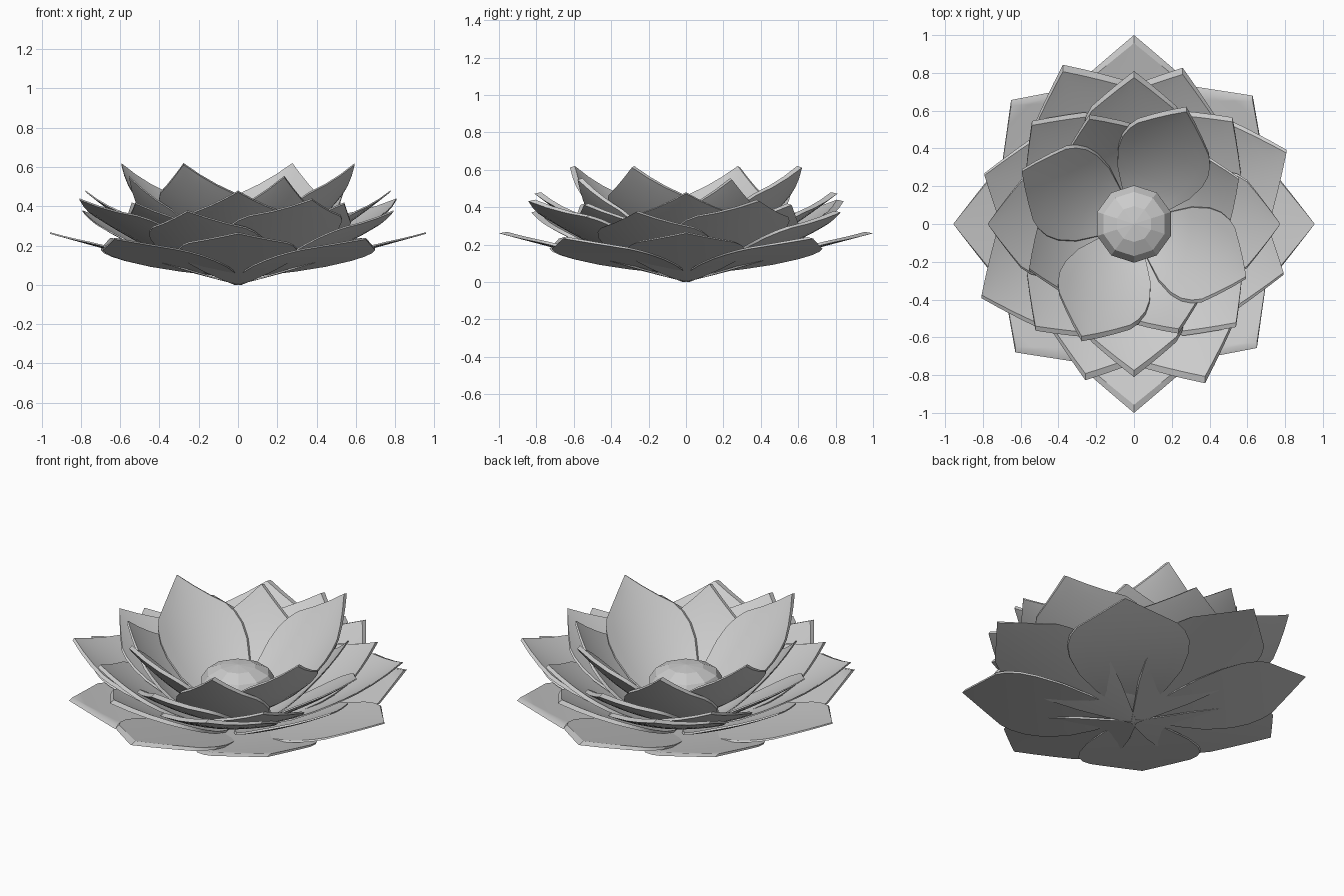
import bpy, bmesh, math
from mathutils import Vector

if "Cube" in bpy.data.objects:
    bpy.data.objects.remove(bpy.data.objects["Cube"])

pale = bpy.data.materials.new("pale_grey")
pale.diffuse_color = (0.6, 0.6, 0.6, 1)
pale.use_nodes = True
pale.node_tree.nodes["Principled BSDF"].inputs["Base Color"].default_value = pale.diffuse_color

# Half-width of a petal along its length (fraction, share of full width)
OUTLINE = [(0, .06), (.12, .31), (.25, .58), (.4, .84), (.55, .98),
           (.65, 1), (.73, .94), (.79, .83), (1, .0)]


def half_width(t):
    for (a, wa), (b, wb) in zip(OUTLINE, OUTLINE[1:]):
        if t <= b:
            return wa + (wb - wa) * (t - a) / (b - a)
    return 0


def finish(bm, name):
    bmesh.ops.recalc_face_normals(bm, faces=bm.faces)
    me = bpy.data.meshes.new(name)
    bm.to_mesh(me)
    bm.free()
    me.materials.append(pale)
    ob = bpy.data.objects.new(name, me)
    bpy.context.collection.objects.link(ob)
    bpy.context.view_layer.objects.active = ob
    ob.select_set(True)
    bpy.ops.object.shade_smooth_by_angle(angle=math.radians(30))
    ob.select_set(False)
    return ob


def petal(name, angle, reach, foot, height, width, cup, power):
    """Cupped pointed blade rising from foot to height, closed with a rim."""
    a = math.radians(angle)
    reach *= 0.957
    out, side, up = Vector((math.cos(a), math.sin(a), 0)), Vector((-math.sin(a), math.cos(a), 0)), Vector((0, 0, 1))
    cols = 8
    ts = [t for t, w in OUTLINE[:-1]] + [.86, .93]
    bm = bmesh.new()

    def sheet(lower):
        rows = []
        for t in ts + [1]:
            slope = power * (height - foot) / reach * max(t, .02) ** (power - 1)
            n = (up - out * slope).normalized()
            base = out * (reach * t) + up * (foot + (height - foot) * t ** power)
            row = []
            for i in range(cols + 1 if t < 1 else 1):
                d = width * half_width(t) * (i / cols * 2 - 1)
                p = base + side * d + n * (cup * d * d)
                if lower:  # the underside spreads outward, mostly front to back
                    p.y *= 1.045
                    p.z -= .008
                p.z = max(p.z, 0)
                row.append(bm.verts.new(p))
            rows.append(row)
        for r, q in zip(rows, rows[1:]):
            for i in range(cols):
                if len(q) == 1:
                    bm.faces.new((r[i], r[i + 1], q[0]))
                else:
                    bm.faces.new((r[i], r[i + 1], q[i + 1], q[i]))
        # Boundary loop, used for the rim
        return rows[0] + [r[-1] for r in rows[1:]] + [r[0] for r in rows[-2:0:-1]]

    top, low = sheet(False), sheet(True)
    for i in range(len(top)):
        j = (i + 1) % len(top)
        bm.faces.new((top[i], top[j], low[j], low[i]))
    return finish(bm, name)


# Rings of four petals: name, first angle, reach, foot and tip height, half-width, cup, curve
RINGS = [
    ("inner_petal_high", 65, .685, .08, .62, .25, .75, 1.6),
    ("inner_petal_low", 23, .63, .06, .555, .25, .5, 1.9),
    ("middle_petal_high", 0, .81, .05, .48, .27, .5, 1.45),
    ("middle_petal_low", 46, .785, .045, .42, .27, .4, 1.55),
    ("wide_petal_high", 25, .93, .04, .44, .31, .5, 1.4),
    ("wide_petal_low", 72, .87, .035, .38, .30, .35, 1.5),
    ("outer_petal_high", 0, 1.0, .008, .268, .30, .12, 1.02),
    ("outer_petal_low", 46, .945, .05, .24, .32, .0, 1.45),
]
for name, start, *shape in RINGS:
    for k in range(4):
        petal(f"{name}_{k + 1}", start + 90 * k, *shape)

# Faceted seed pod in the middle
bm = bmesh.new()
SIDES = 10
rings = []
for r, z in [(.12, .16), (.205, .255), (.17, .31), (.095, .345)]:
    rings.append([bm.verts.new((r * math.cos(math.tau * (i + .5) / SIDES),
                                r * math.sin(math.tau * (i + .5) / SIDES), z)) for i in range(SIDES)])
tip = bm.verts.new((0, 0, .355))
for i in range(SIDES):
    j = (i + 1) % SIDES
    for lo, hi in zip(rings, rings[1:]):
        bm.faces.new((lo[i], lo[j], hi[j], hi[i]))
    bm.faces.new((rings[-1][i], rings[-1][j], tip))
bm.faces.new(rings[0][::-1])
pod = finish(bm, "seed_pod")
for f in pod.data.polygons:
    f.use_smooth = False
